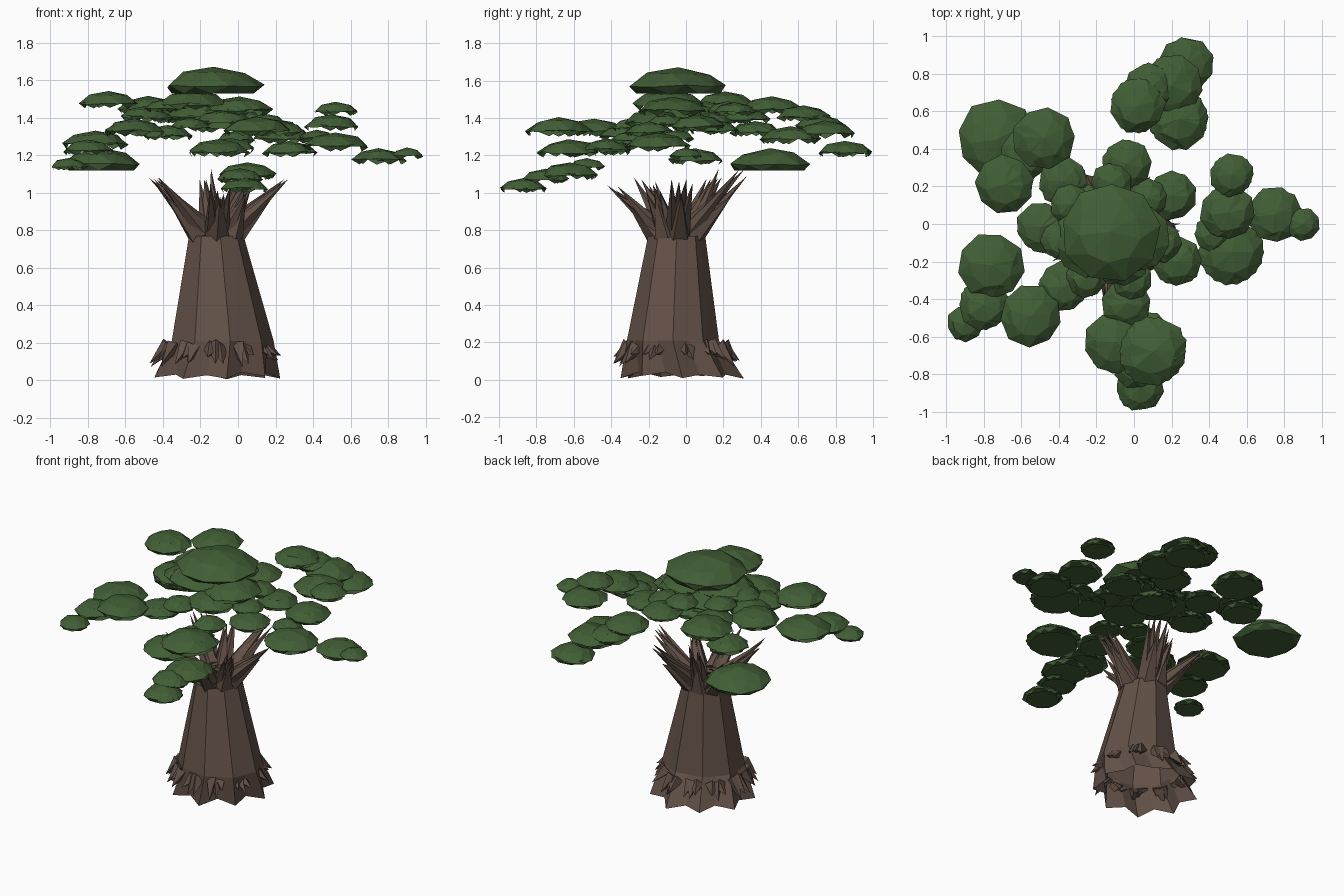
import bpy, bmesh, math, random
from mathutils import Vector

if "Cube" in bpy.data.objects:
    bpy.data.objects.remove(bpy.data.objects["Cube"])
random.seed(4)

def material(name, col):
    m = bpy.data.materials.new(name)
    m.diffuse_color = (*col, 1)
    m.use_nodes = True
    m.node_tree.nodes["Principled BSDF"].inputs["Base Color"].default_value = m.diffuse_color
    return m

BARK = material("brown bark", (0.122, 0.081, 0.063))
LEAF = material("dark green leaves", (0.053, 0.112, 0.036))

def finish(bm, name, mat):
    me = bpy.data.meshes.new(name)
    bm.to_mesh(me)
    bm.free()
    me.materials.append(mat)
    ob = bpy.data.objects.new(name, me)
    bpy.context.collection.objects.link(ob)
    return ob

def bridge(bm, a, b):
    n = len(a)
    for i in range(n):
        bm.faces.new((a[i], a[(i + 1) % n], b[(i + 1) % n], b[i]))

# trunk: nine-sided taper, flaring into a star-shaped foot, open underneath
bm = bmesh.new()
N = 18
rings = []
for z, cx, cy, rx, ry, star in [(0.025, -0.12, -0.02, 0.345, 0.335, 0.2),
                                (0.21, -0.09, -0.07, 0.28, 0.25, 0.06),
                                (0.77, -0.12, -0.05, 0.15, 0.155, 0.06)]:
    ring = []
    for i in range(N):
        a = math.tau * i / N
        k = 1 - star if i % 2 else 1
        dz = (0.01 if i % 2 else -0.01) + random.uniform(-0.01, 0.01) if z < 0.1 else 0
        ring.append(bm.verts.new((cx + rx * k * math.cos(a), cy + ry * k * math.sin(a), z + dz)))
    rings.append(ring)
for a, b in zip(rings, rings[1:]):
    bridge(bm, a, b)
bm.faces.new(rings[-1])
finish(bm, "trunk", BARK)

def spike(bm, p, q, r, sides=4):
    """Thin faceted cone from p to a point at q."""
    p, q = Vector(p), Vector(q)
    d = (q - p).normalized()
    u = d.orthogonal().normalized()
    v = d.cross(u)
    ph = random.random() * 6
    base = [bm.verts.new(p + r * (math.cos(ph + math.tau * i / sides) * u +
                                  math.sin(ph + math.tau * i / sides) * v)) for i in range(sides)]
    tip = bm.verts.new(q)
    bm.faces.new(base[::-1])
    for i in range(sides):
        bm.faces.new((base[i], base[(i + 1) % sides], tip))

def polar(deg, r, z):
    """Point around the trunk axis."""
    a = math.radians(deg)
    return (-0.12 + r * math.cos(a), -0.05 + r * math.sin(a), z)

# root spurs: claw-like bundles around the foot
bm = bmesh.new()
for c in range(11):
    deg = c * 360 / 11 + 8
    for k in range(3):
        da = (k - 1) * 6
        spike(bm, polar(deg + da * 0.8, 0.25, random.uniform(0.17, 0.19)),
              polar(deg + da * 1.2, random.uniform(0.32, 0.36), random.uniform(0.07, 0.14)), 0.045)
finish(bm, "root_spurs", BARK)

# branches: bundles of tapered spikes fanning out of the trunk top
bm = bmesh.new()
for deg, reach, top in [(5, 0.41, 1.12), (65, 0.43, 1.13), (105, 0.24, 1.13), (145, 0.42, 1.12),
                        (208, 0.40, 1.10), (275, 0.38, 1.05), (325, 0.26, 1.06)]:
    for k in range(4):
        off = (k - 1.5) * 6
        spike(bm, polar(deg + off * 1.6, 0.09, 0.79 + 0.02 * (k % 3)),
              polar(deg + off, reach - random.uniform(0, 0.06), top - random.uniform(0, 0.07)), 0.048, 5)
    spike(bm, polar(deg, 0.10, 0.78), polar(deg, reach * 0.75, 0.98), 0.07, 5)
finish(bm, "branches", BARK)

def dome(bm, x, y, r, z0, h, ragged):
    """Flat-bottomed faceted dome with staggered rings; gaps in the rim if ragged."""
    n = 9
    ph = random.random() * 6
    rings = []
    for j, (k, t) in enumerate([(0.86, 0), (1.0, 0.28), (0.66, 0.74)]):
        ring = []
        for i in range(n):
            a = ph + math.tau * (i + j * 0.5) / n
            kk = k * r * random.uniform(0.92, 1.03)
            ring.append(bm.verts.new((x + kk * math.cos(a), y + kk * math.sin(a),
                                      z0 + h * t + (random.uniform(-0.08, 0.08) * h if j else 0))))
        rings.append(ring)
    top = bm.verts.new((x, y, z0 + h))
    bm.faces.new(rings[0][::-1])
    for j in range(2):
        a, b = rings[j], rings[j + 1]
        for i in range(n):
            m = (i + 1) % n
            if j or not ragged:
                bm.faces.new((a[i], a[m], b[i]))
            if j or not ragged or i % 2:
                bm.faces.new((a[m], b[m], b[i]))
    for i in range(n):
        bm.faces.new((rings[2][i], rings[2][(i + 1) % n], top))

def clump(bm, x, y, r, z0):
    """Two interpenetrating domes give the shredded leaf surface."""
    h = 0.02 + 0.45 * r
    dome(bm, x, y, r, z0, h, r < 0.2)
    if r < 0.2:
        dome(bm, x, y, r * 0.98, z0 + 0.003, h * 0.97, True)

# crown: big top dome, a spiral stack below it and a ring of inner clumps
bm = bmesh.new()
clump(bm, -0.13, -0.04, 0.27, 1.53)
for i in range(5):
    x, y, z = polar(200 + i * 150, 0.13, 1.44 - 0.03 * i)
    clump(bm, x, y, 0.195 - 0.01 * i, z)
for deg, z in [(32, 1.31), (78, 1.37), (133, 1.37), (175, 1.38), (228, 1.28), (282, 1.21), (337, 1.3)]:
    x, y, z = polar(deg, 0.38, z)
    clump(bm, x, y, 0.135, z)
    # small overlapping clump nearer the axis
    x, y, z = polar(deg + 12, 0.27, z + 0.05)
    clump(bm, x, y, 0.11, z)
finish(bm, "crown_leaves", LEAF)

# outer leaf clumps per limb: x, y, radius, bottom height
limbs = {
    "right": [(0.52, -0.15, 0.18, 1.22), (0.5, 0.06, 0.15, 1.33), (0.52, 0.26, 0.12, 1.41),
              (0.75, 0.05, 0.15, 1.15), (0.9, 0, 0.09, 1.18), (0.42, -0.05, 0.1, 1.27)],
    "back": [(0.02, 0.63, 0.15, 1.38), (0.24, 0.56, 0.17, 1.26), (0.2, 0.74, 0.17, 1.29),
             (0.28, 0.85, 0.15, 1.19), (0.08, 0.72, 0.14, 1.33)],
    "back_left": [(-0.73, 0.45, 0.22, 1.12), (-0.48, 0.46, 0.17, 1.42), (-0.69, 0.21, 0.16, 1.45),
                  (-0.58, 0.37, 0.14, 1.3)],
    "front_left": [(-0.76, -0.22, 0.18, 1.23), (-0.55, -0.49, 0.17, 1.3), (-0.8, -0.43, 0.14, 1.2),
                   (-0.9, -0.53, 0.1, 1.12), (-0.47, -0.03, 0.13, 1.37)],
    "front": [(0.1, -0.68, 0.19, 1.3), (-0.1, -0.63, 0.17, 1.19), (0.05, -0.62, 0.16, 1.07),
              (0.03, -0.87, 0.13, 1), (0.01, -0.75, 0.13, 1.05)],
}
for name, clumps in limbs.items():
    bm = bmesh.new()
    for c in clumps:
        clump(bm, *c)
    finish(bm, name + "_leaves", LEAF)
